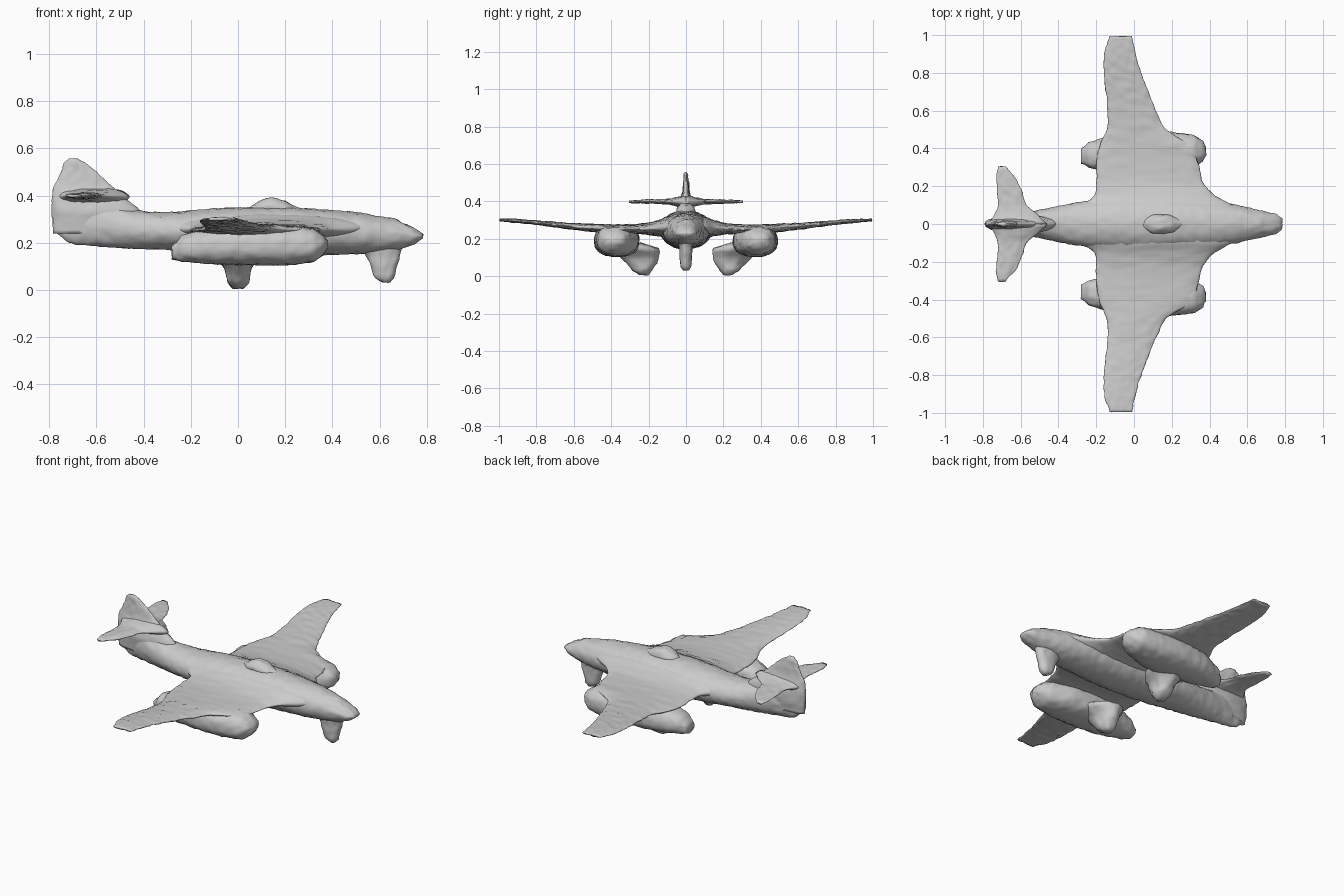
import bpy, bmesh, math
from mathutils import Vector

SEG = 40
rough = bpy.data.textures.new("rough_skin", 'CLOUDS')
rough.noise_scale = 0.03


def spline(a, b, c, d, t):
    return 0.5 * (2*b + (c - a)*t + (2*a - 5*b + 4*c - d)*t*t + (3*b - a - 3*c + d)*t**3)


def loft(name, axis, rings, mirror=False, power=1.0, step=0.016):
    """rings: (position on axis, u_min, u_max, v_min, v_max); u, v are the other axes in order."""
    dense = []
    n = len(rings)
    for i in range(n - 1):
        four = [rings[max(i-1, 0)], rings[i], rings[i+1], rings[min(i+2, n-1)]]
        count = max(2, round(abs(rings[i+1][0] - rings[i][0]) / step))
        for k in range(count):
            t = k / count
            r = [spline(*p, t) for p in zip(*four)]
            r[0] = rings[i][0] + (rings[i+1][0] - rings[i][0]) * t
            dense.append(r)
    dense.append(rings[-1])

    bm = bmesh.new()
    loops = []
    for p, u0, u1, v0, v1 in dense:
        loop = []
        for s in range(SEG):
            a = 2 * math.pi * s / SEG
            c, q = math.cos(a), math.sin(a)
            c = math.copysign(abs(c)**power, c)
            q = math.copysign(abs(q)**power, q)
            co = [(u0+u1)/2 + c*(u1-u0)/2, (v0+v1)/2 + q*(v1-v0)/2]
            co.insert("XYZ".index(axis), p)
            loop.append(bm.verts.new(Vector(co)))
        loops.append(loop)
    for l0, l1 in zip(loops, loops[1:]):
        for s in range(SEG):
            e = (s + 1) % SEG
            bm.faces.new((l0[s], l0[e], l1[e], l1[s]))
    bm.faces.new(loops[0])
    bm.faces.new(loops[-1])
    bmesh.ops.recalc_face_normals(bm, faces=bm.faces)
    me = bpy.data.meshes.new(name)
    bm.to_mesh(me)
    bm.free()
    ob = bpy.data.objects.new(name, me)
    bpy.context.collection.objects.link(ob)
    for f in me.polygons:
        f.use_smooth = True
    if mirror:
        m = ob.modifiers.new("mirror", 'MIRROR')
        m.use_axis = (False, True, False)
        m.use_mirror_merge = False
    # Slightly lumpy skin
    d = ob.modifiers.new("skin", 'DISPLACE')
    d.texture = rough
    d.strength = 0.012
    d.mid_level = 0.5
    return ob


# Fuselage, nose at +x
loft("fuselage", 'X', [
    (-0.785, -0.015, 0.015, 0.25, 0.40), (-0.72, -0.03, 0.03, 0.20, 0.39),
    (-0.60, -0.055, 0.055, 0.185, 0.37), (-0.45, -0.085, 0.085, 0.175, 0.34),
    (-0.30, -0.115, 0.115, 0.17, 0.33), (-0.10, -0.135, 0.135, 0.155, 0.345),
    (0.15, -0.14, 0.14, 0.145, 0.352), (0.40, -0.125, 0.125, 0.15, 0.338),
    (0.55, -0.10, 0.10, 0.155, 0.322), (0.68, -0.07, 0.07, 0.17, 0.295),
    (0.75, -0.055, 0.055, 0.195, 0.262), (0.785, -0.03, 0.03, 0.218, 0.237)])

# Canopy bump
loft("canopy", 'X', [
    (0.04, -0.02, 0.02, 0.32, 0.345), (0.09, -0.045, 0.045, 0.31, 0.378),
    (0.14, -0.05, 0.05, 0.31, 0.392), (0.20, -0.045, 0.045, 0.31, 0.375),
    (0.26, -0.02, 0.02, 0.31, 0.345)])

# Wings with wide blended roots
loft("wings", 'Y', [
    (0.0, -0.36, 0.58, 0.20, 0.33), (0.10, -0.28, 0.52, 0.205, 0.32),
    (0.15, -0.21, 0.43, 0.215, 0.30), (0.22, -0.20, 0.365, 0.225, 0.283),
    (0.32, -0.20, 0.34, 0.225, 0.277), (0.42, -0.18, 0.29, 0.23, 0.278),
    (0.50, -0.145, 0.17, 0.238, 0.28), (0.60, -0.14, 0.115, 0.25, 0.284),
    (0.80, -0.16, 0.04, 0.275, 0.298), (0.92, -0.155, 0.005, 0.287, 0.306),
    (0.995, -0.13, -0.01, 0.294, 0.308)], mirror=True)

# Engine pods under the wings
loft("engine_pods", 'X', [
    (-0.28, 0.32, 0.40, 0.13, 0.19), (-0.24, 0.30, 0.43, 0.12, 0.23),
    (-0.12, 0.27, 0.47, 0.11, 0.265), (0.05, 0.25, 0.49, 0.105, 0.275),
    (0.20, 0.26, 0.485, 0.105, 0.272), (0.32, 0.30, 0.47, 0.12, 0.26),
    (0.365, 0.33, 0.44, 0.15, 0.23), (0.38, 0.36, 0.41, 0.175, 0.21)],
    mirror=True, power=0.85)

# Main landing gear, leaning in from the pods
loft("main_gear", 'Z', [
    (0.006, -0.022, 0.022, 0.20, 0.25), (0.03, -0.045, 0.045, 0.18, 0.285),
    (0.07, -0.052, 0.052, 0.155, 0.32), (0.11, -0.07, 0.07, 0.145, 0.36),
    (0.15, -0.11, 0.11, 0.145, 0.41), (0.18, -0.11, 0.11, 0.24, 0.43)],
    mirror=True)

# Nose gear
loft("nose_gear", 'Z', [
    (0.032, 0.61, 0.645, -0.015, 0.015), (0.05, 0.578, 0.665, -0.028, 0.028),
    (0.10, 0.562, 0.675, -0.033, 0.033), (0.15, 0.54, 0.69, -0.036, 0.036),
    (0.20, 0.50, 0.70, -0.045, 0.045)])

# Tail fin
loft("tail_fin", 'Z', [
    (0.24, -0.785, -0.40, -0.04, 0.04), (0.33, -0.79, -0.41, -0.05, 0.05),
    (0.40, -0.79, -0.49, -0.035, 0.035), (0.45, -0.775, -0.545, -0.02, 0.02),
    (0.50, -0.75, -0.60, -0.015, 0.015), (0.54, -0.74, -0.645, -0.011, 0.011),
    (0.557, -0.72, -0.68, -0.007, 0.007)])

# Tailplane
loft("tailplane", 'Y', [
    (0.0, -0.77, -0.46, 0.355, 0.435), (0.05, -0.74, -0.51, 0.375, 0.422),
    (0.10, -0.72, -0.57, 0.385, 0.413), (0.18, -0.725, -0.595, 0.388, 0.41),
    (0.25, -0.73, -0.63, 0.39, 0.408), (0.305, -0.72, -0.68, 0.392, 0.404)],
    mirror=True)
